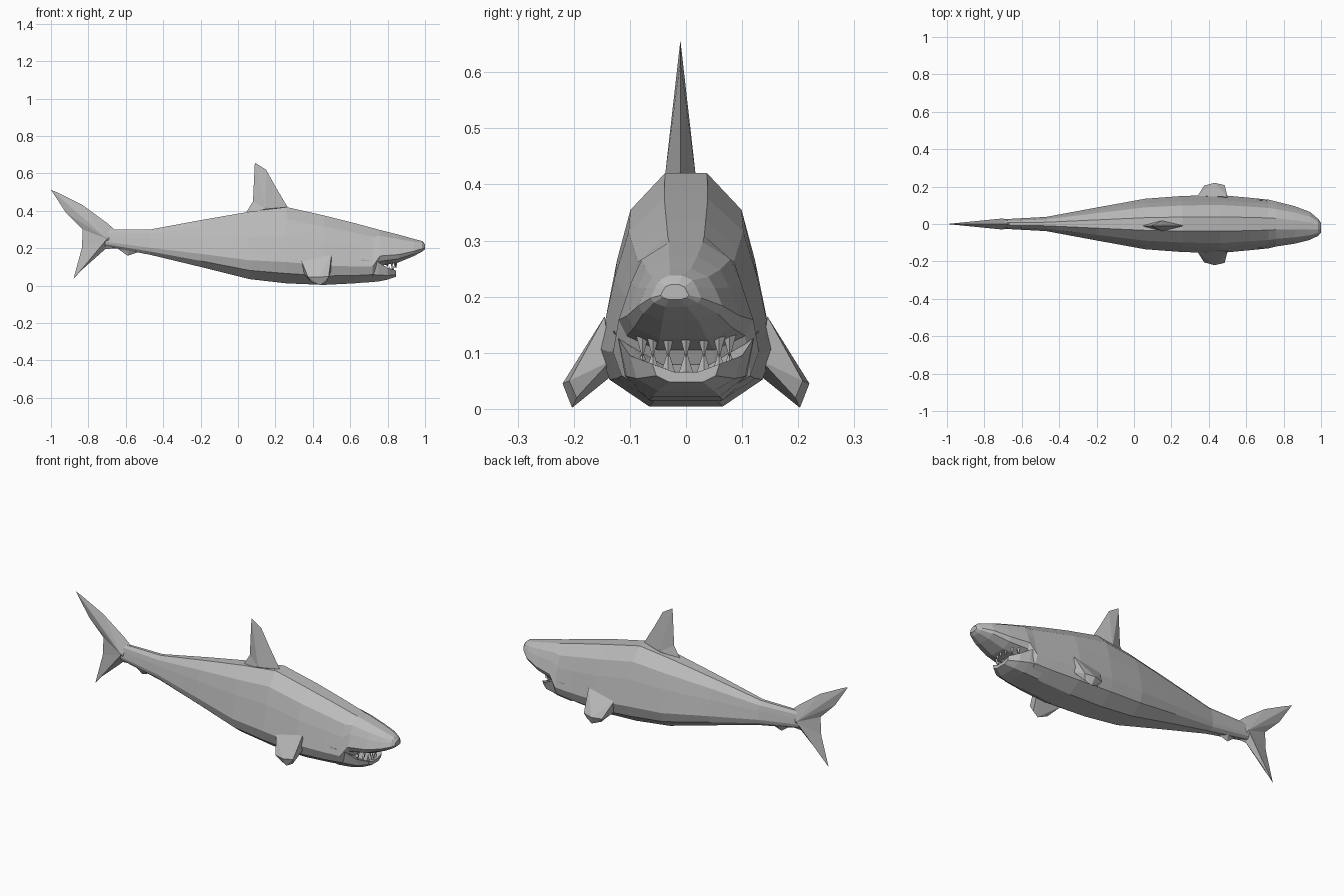
import bpy, bmesh, math
from mathutils import Vector

cube = bpy.data.objects.get("Cube")
if cube:
    bpy.data.objects.remove(cube, do_unlink=True)

grey = bpy.data.materials.new("shark grey")
grey.use_nodes = True
colour = (0.5, 0.5, 0.5, 1)
grey.diffuse_color = colour
grey.node_tree.nodes["Principled BSDF"].inputs["Base Color"].default_value = colour


def finish(name, bm):
    """Turn a bmesh into a flat shaded grey object."""
    bmesh.ops.recalc_face_normals(bm, faces=bm.faces)
    mesh = bpy.data.meshes.new(name)
    bm.to_mesh(mesh)
    bm.free()
    mesh.materials.append(grey)
    obj = bpy.data.objects.new(name, mesh)
    bpy.context.collection.objects.link(obj)
    return obj


def loft(name, half, stations):
    """Skin mirrored half profiles placed at (x, bottom, top, half width, centre y)."""
    bm = bmesh.new()
    outline = half + [(-u, v) for u, v in reversed(half)]
    rings = []
    for x, low, high, wide, mid in stations:
        rings.append([bm.verts.new((x, mid + u * wide, low + v * (high - low)))
                      for u, v in outline])
    n = len(outline)
    for a, b in zip(rings, rings[1:]):
        for i in range(n):
            j = (i + 1) % n
            bm.faces.new((a[i], a[j], b[j], b[i]))
    bm.faces.new(rings[0])
    bm.faces.new(rings[-1])
    bmesh.ops.triangulate(bm, faces=[f for f in bm.faces if len(f.verts) > 4])
    return finish(name, bm)


def fin(name, outline, hub, thick, mid=0):
    """Thin-edged upright fin, thickest at the hub (outline and hub in x, z)."""
    bm = bmesh.new()
    rim = [bm.verts.new((x, mid, z)) for x, z in outline]
    for side in (-1, 1):
        top = bm.verts.new((hub[0], mid + side * thick, hub[1]))
        for i, v in enumerate(rim):
            bm.faces.new((v, rim[(i + 1) % len(rim)], top))
    return finish(name, bm)


def hull(name, points):
    bm = bmesh.new()
    for p in points:
        bm.verts.new(p)
    bmesh.ops.convex_hull(bm, input=bm.verts[:])
    return finish(name, bm)


# Body from tail stalk to snout
body_half = [(.25, 1), (.66, .84), (.82, .62), (1, .28), (.88, .13), (.42, 0)]
loft("body", body_half, [
    (-.71, .21, .30, .025, 0),
    (-.47, .165, .30, .038, 0),
    (-.20, .10, .35, .088, 0),
    (.06, .035, .395, .135, 0),
    (.26, .012, .42, .15, 0),
    (.46, .004, .375, .155, 0),
    (.62, .012, .335, .14, 0),
    (.72, .022, .308, .13, 0),
    (.76, .105, .297, .12, 0),
    (.86, .125, .272, .10, -.005),
    (.94, .158, .25, .075, -.01),
    (.985, .182, .238, .045, -.018),
    (1.0, .195, .222, .025, -.02)])

# Lower jaw with a hollow trough
jaw_half = [(.35, .55), (1, 1), (.88, .35), (.5, 0)]
loft("lower_jaw", jaw_half, [
    (.66, .015, .14, .13, 0),
    (.75, .022, .125, .12, 0),
    (.80, .032, .095, .10, 0),
    (.845, .048, .08, .06, 0)])

# Teeth along both jaws
for row, root, tip in (("upper", .14, .09), ("lower", .06, .105)):
    for k in range(7):
        a = math.radians(-66 + 22 * k)
        reach = .08 if row == "upper" else .065
        c = Vector((.765 + reach * math.cos(a), .085 * math.sin(a), 0))
        base = [c + Vector((dx, dy, root)) for dx, dy in
                ((.01, 0), (0, .014), (-.01, 0), (0, -.014))]
        hull(f"{row}_tooth_{k + 1}", base + [c + Vector((0, 0, tip))])

# Dorsal fin
fin("dorsal_fin", [(.04, .385), (.08, .45), (.09, .657), (.15, .62),
                   (.20, .53), (.265, .42), (.15, .38)], (.15, .41), .028, -.01)

# Tail fin with two lobes
fin("tail_fin", [(-.66, .30), (-.70, .335), (-.83, .43), (-.97, .50), (-1, .512),
                 (-.92, .39), (-.83, .30), (-.835, .20), (-.88, .035),
                 (-.84, .08), (-.71, .195), (-.65, .20)], (-.70, .25), .03)

# Small fin under the tail stalk
fin("rear_belly_fin", [(-.66, .21), (-.59, .16), (-.53, .18), (-.56, .22)],
    (-.58, .195), .02)

# Pectoral fins
for side, label in ((1, "left"), (-1, "right")):
    hull(f"{label}_pectoral_fin", [
        (x, side * y, z) for x, y, z in
        ((.50, .145, .165), (.50, .135, .085), (.34, .15, .13), (.35, .125, .065),
         (.485, .208, .05), (.43, .22, .045), (.375, .205, .045),
         (.44, .203, .002), (.39, .19, .02), (.475, .195, .02))])
